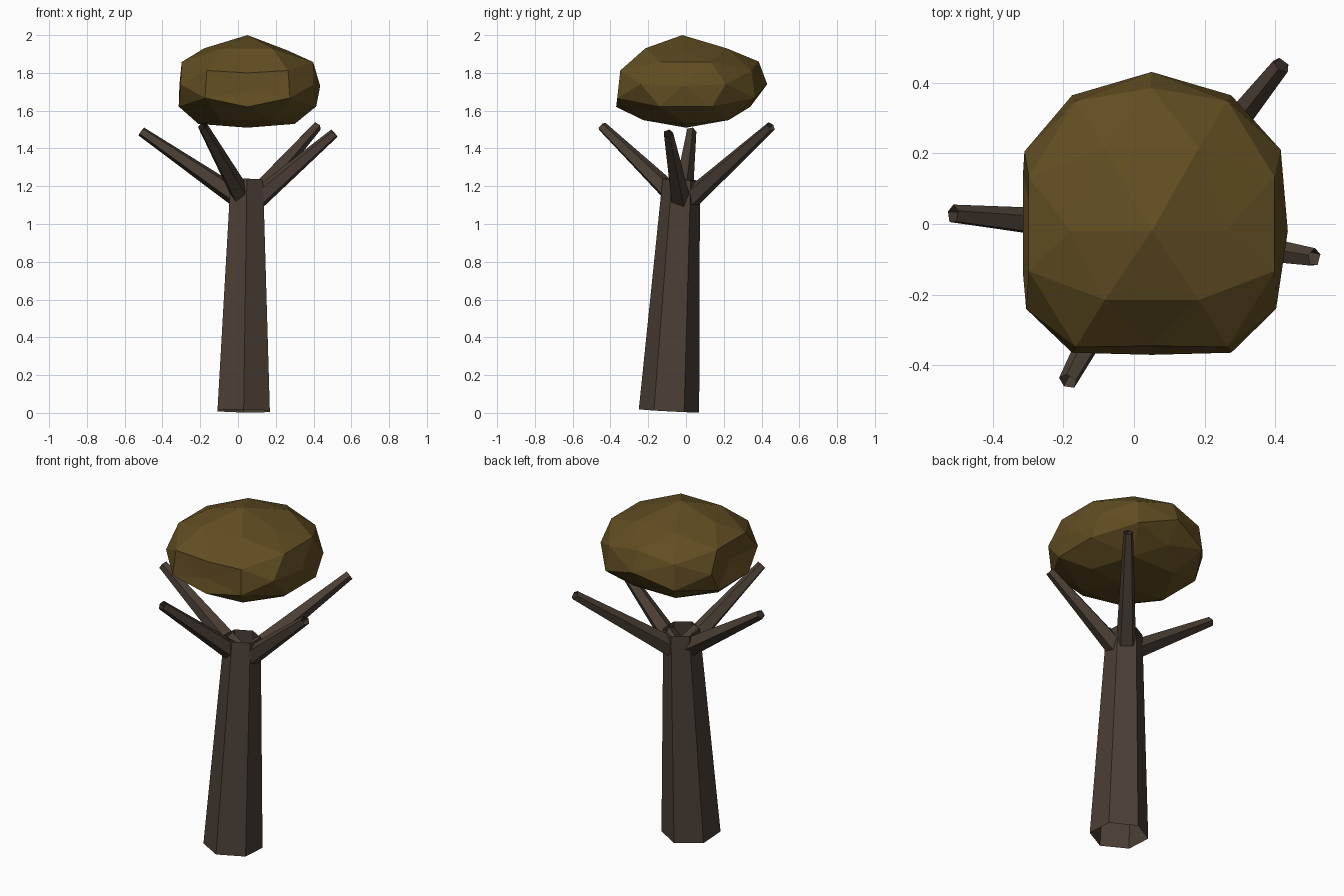
import bpy, bmesh, math
from itertools import combinations
from mathutils import Vector

if "Cube" in bpy.data.objects:
    bpy.data.objects.remove(bpy.data.objects["Cube"])


def material(name, rgb):
    m = bpy.data.materials.new(name)
    m.diffuse_color = (*rgb, 1)
    m.use_nodes = True
    m.node_tree.nodes["Principled BSDF"].inputs["Base Color"].default_value = m.diffuse_color
    return m


def make_object(name, bm, mat):
    bmesh.ops.recalc_face_normals(bm, faces=bm.faces)
    me = bpy.data.meshes.new(name)
    bm.to_mesh(me)
    bm.free()
    me.materials.append(mat)
    ob = bpy.data.objects.new(name, me)
    bpy.context.collection.objects.link(ob)
    return ob


def limb(name, a, b, ra, rb, mat, sides):
    """Tapered, open-ended prism running from a to b."""
    a, b = Vector(a), Vector(b)
    q = Vector((0, 0, 1)).rotation_difference(b - a)
    bm = bmesh.new()
    rings = [[bm.verts.new(p + q @ Vector((r * math.sin(t), r * math.cos(t), 0)))
              for t in (2 * math.pi * i / sides for i in range(sides))]
             for p, r in ((a, ra), (b, rb))]
    for i in range(sides):
        j = (i + 1) % sides
        bm.faces.new((rings[0][i], rings[0][j], rings[1][j], rings[1][i]))
    return make_object(name, bm, mat)


bark = material("bark", (0.070, 0.050, 0.036))
leaves = material("leaves", (0.120, 0.075, 0.016))

# Leaning hollow trunk
limb("trunk", (0.03, -0.09, 0.01), (0.047, -0.025, 1.235), 0.16, 0.099, bark, 6)

# Four branches
branches = [((0.0, -0.02, 1.14), (-0.512, 0.028, 1.49)),
            ((0.09, -0.03, 1.12), (0.51, -0.095, 1.48)),
            ((0.08, 0.03, 1.14), (0.417, 0.45, 1.517)),
            ((0.02, -0.06, 1.145), (-0.187, -0.445, 1.517))]
for i, (a, b) in enumerate(branches):
    limb(f"branch_{i + 1}", a, b, 0.056, 0.027, bark, 5)

# Crown: once-divided icosahedron standing on an edge
s, c = 0.5257, 0.8507
corners = [Vector(p) for i in (-1, 1) for j in (-1, 1)
           for p in ((i * s, 0, j * c), (i * c, j * s, 0), (0, i * c, j * s))]
mids = [(a + b).normalized() for a, b in combinations(corners, 2) if (a - b).length < 1.2]
bm = bmesh.new()
for p in corners + mids:
    bm.verts.new(p)
bmesh.ops.convex_hull(bm, input=bm.verts[:])

# Lumps: (direction of the vertex, its offset from the crown centre)
lumps = [((0, 0, 1), (0, -0.02, 0.26)), ((0, 0, -1), (0, 0, -0.23)),
         ((1, 0, 0), (0.385, -0.02, -0.01)), ((-1, 0, 0), (-0.33, -0.01, 0)),
         ((0, 1, 0), (0, 0.43, 0)), ((0, -1, 0), (0, -0.35, -0.04)),
         ((s, 0, c), (0.21, -0.02, 0.18)), ((-s, 0, c), (-0.23, -0.02, 0.19)),
         ((s, 0, -c), (0.25, 0, -0.21)), ((-s, 0, -c), (-0.26, 0, -0.21)),
         ((c, s, 0), (0.365, 0.21, 0)), ((-c, s, 0), (-0.36, 0.205, 0)),
         ((c, -s, 0), (0.352, -0.24, 0)), ((-c, -s, 0), (-0.355, -0.24, 0)),
         ((0, c, s), (0, 0.385, 0.12)), ((0, -c, s), (0, -0.345, 0.06)),
         ((0, c, -s), (0, 0.34, -0.12)), ((0, -c, -s), (0, -0.37, -0.12))]
centre = Vector((0.05, 0, 1.74))
moves = {}
for d, off in lumps:
    moves[min(bm.verts, key=lambda v: (v.co - Vector(d)).length)] = Vector(off)
for v in bm.verts:
    wide = 0.45 if v.co.z < -0.2 else 0.43
    even = Vector((v.co.x * wide, v.co.y * wide, v.co.z * 0.235))
    v.co = centre + moves.get(v, even)
make_object("crown", bm, leaves)
